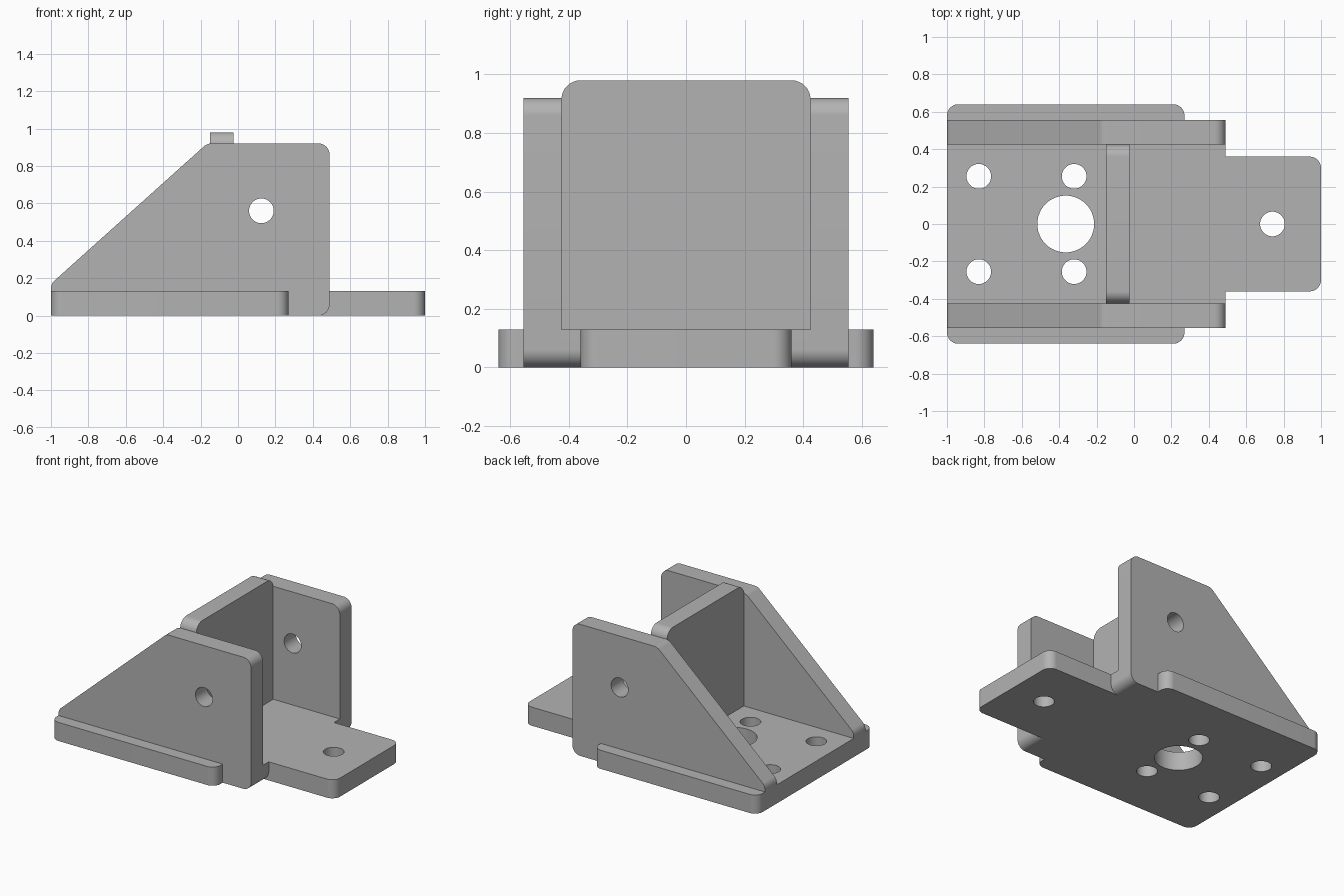
import bpy
import bmesh
from math import cos, sin, pi, radians
from mathutils import Vector

if "Cube" in bpy.data.objects:
    bpy.data.objects.remove(bpy.data.objects["Cube"])

COLOUR = (0.45, 0.45, 0.45, 1)
metal = bpy.data.materials.new("plain grey")
metal.diffuse_color = COLOUR
metal.use_nodes = True
metal.node_tree.nodes["Principled BSDF"].inputs["Base Color"].default_value = COLOUR

T = 0.13          # plate thickness
R = 0.06          # corner radius
HOLE = 0.066      # bolt hole radius
FLAT, SIDE, CROSS = (0, 0, 0), (radians(90), 0, 0), (radians(90), 0, radians(90))


def rounded(corners, steps=10):
    """Outline from (x, y, radius) corners, each filleted to its radius."""
    out = []
    for i, (x, y, r) in enumerate(corners):
        p = Vector((x, y))
        if not r:
            out.append(p)
            continue
        a = (Vector(corners[i - 1][:2]) - p).normalized()
        b = (Vector(corners[(i + 1) % len(corners)][:2]) - p).normalized()
        half = a.angle(b) / 2
        centre = p + (a + b).normalized() * (r / sin(half))
        reach = r * cos(half) / sin(half)
        start, end = p + a * reach - centre, p + b * reach - centre
        for k in range(steps + 1):
            t = k / steps
            out.append(centre + start.lerp(end, t).normalized() * r)
    return out


def circle(x, y, r, n=48):
    return [Vector((x + r * cos(2 * pi * k / n), y + r * sin(2 * pi * k / n))) for k in range(n)]


def plate(name, outline, thickness, location, rotation, holes=()):
    """Extruded flat plate with round holes (x, y, radius)."""
    curve = bpy.data.curves.new(name, "CURVE")
    curve.dimensions, curve.fill_mode = "2D", "BOTH"
    curve.extrude = thickness / 2
    for loop in [rounded(outline)] + [circle(*h) for h in holes]:
        spline = curve.splines.new("POLY")
        spline.points.add(len(loop) - 1)
        for point, co in zip(spline.points, loop):
            point.co = (co.x, co.y, 0, 1)
        spline.use_cyclic_u = True
    obj = bpy.data.objects.new(name, curve)
    bpy.context.collection.objects.link(obj)
    obj.location, obj.rotation_euler = location, rotation
    bpy.ops.object.select_all(action="DESELECT")
    obj.select_set(True)
    bpy.context.view_layer.objects.active = obj
    bpy.ops.object.convert(target="MESH")
    obj = bpy.context.view_layer.objects.active
    # Weld the caps to the walls
    bm = bmesh.new()
    bm.from_mesh(obj.data)
    bmesh.ops.remove_doubles(bm, verts=bm.verts, dist=0.0001)
    bmesh.ops.recalc_face_normals(bm, faces=bm.faces)
    bm.to_mesh(obj.data)
    bm.free()
    obj.data.materials.clear()
    obj.data.materials.append(metal)
    bpy.ops.object.shade_smooth_by_angle(angle=radians(30))
    return obj


# Base plate with a narrow tongue, bolt holes and a large bore
half = [(-1, -0.64, R), (0.27, -0.64, R), (0.27, -0.36, 0), (1, -0.36, R)]
base = half + [(x, -y, r) for x, y, r in reversed(half)]
bolts = [(x, y, HOLE) for x in (-0.83, -0.32) for y in (-0.255, 0.255)]
plate("base_plate", base, T, (0, 0, T / 2), FLAT,
      bolts + [(-0.365, 0, 0.152), (0.74, 0, HOLE)])

# Sloped side plates and the small lugs that join them to the tongue
gusset = [(-1, T, 0), (-1, 0.17, R), (-0.165, 0.92, R), (0.49, 0.92, R),
          (0.49, 0, R), (0.27, 0, 0), (0.27, T, 0)]
lug = [(0.27, 0, 0), (0.49, 0, R), (0.49, T, 0), (0.27, T, 0)]
for side, s in (("left", 1), ("right", -1)):
    # the front faces -y, so +y is the back
    end = "back" if s > 0 else "front"
    plate(end + "_side_plate", gusset, T, (0, s * 0.49, 0), SIDE, [(0.125, 0.56, HOLE)])
    plate(end + "_lug", lug, 0.065, (0, s * 0.3925, 0), SIDE)

# Upright cross plate between the side plates
wall = [(-0.425, T, 0), (0.425, T, 0), (0.425, 0.98, 0.065), (-0.425, 0.98, 0.065)]
plate("cross_plate", wall, 0.125, (-0.0875, 0, 0), CROSS)
